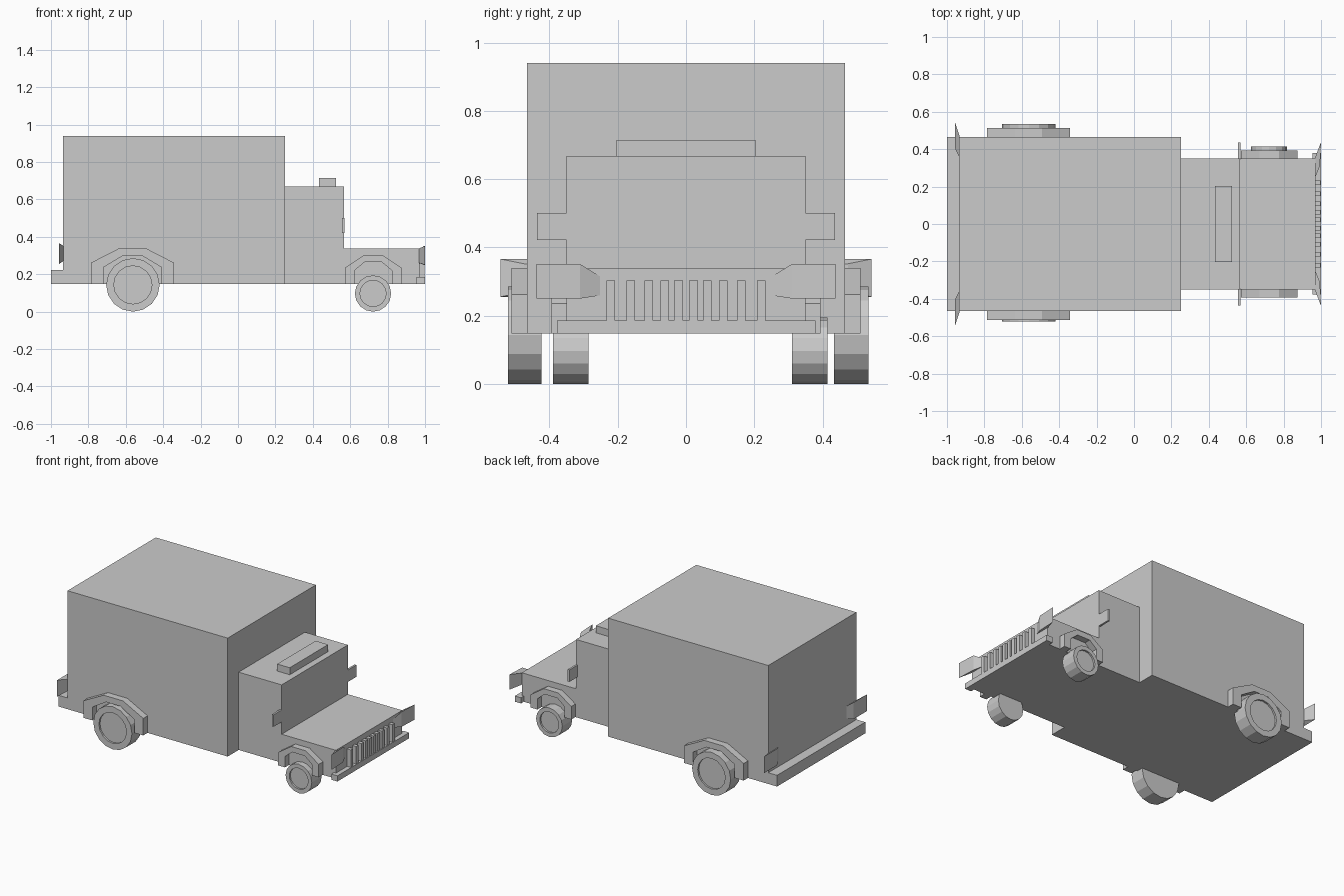
import bpy, bmesh, math
from mathutils import Vector

if "Cube" in bpy.data.objects:
    bpy.data.objects.remove(bpy.data.objects["Cube"])


def finish(name, bm):
    bmesh.ops.recalc_face_normals(bm, faces=bm.faces[:])
    mesh = bpy.data.meshes.new(name)
    bm.to_mesh(mesh)
    bm.free()
    ob = bpy.data.objects.new(name, mesh)
    bpy.context.collection.objects.link(ob)
    return ob


def box(name, x0, x1, y0, y1, z0, z1):
    bm = bmesh.new()
    bmesh.ops.create_cube(bm, size=1)
    for v in bm.verts:
        v.co = ((x0 + x1) / 2 + v.co.x * (x1 - x0),
                (y0 + y1) / 2 + v.co.y * (y1 - y0),
                (z0 + z1) / 2 + v.co.z * (z1 - z0))
    return finish(name, bm)


def prism(name, profile, y0, y1):
    """Extrude an XZ profile along y."""
    bm = bmesh.new()
    face = bm.faces.new([bm.verts.new((x, y0, z)) for x, z in profile])
    new = bmesh.ops.extrude_face_region(bm, geom=[face])["geom"]
    bmesh.ops.translate(bm, vec=(0, y1 - y0, 0),
                        verts=[v for v in new if isinstance(v, bmesh.types.BMVert)])
    return finish(name, bm)


def lamp(name, plan, side):
    """Tapered lamp: each plan point is x, y, z low, z high."""
    bm = bmesh.new()
    low = [bm.verts.new((x, y * side, a)) for x, y, a, b in plan]
    high = [bm.verts.new((x, y * side, b)) for x, y, a, b in plan]
    bm.faces.new(low)
    bm.faces.new(high)
    for i in range(len(plan)):
        j = (i + 1) % len(plan)
        bm.faces.new((low[i], low[j], high[j], high[i]))
    return finish(name, bm)


def wheel(name, x, radius, hub, y0, y1, side):
    """Sixteen-sided wheel with a recessed hub on the outer face."""
    n = 16
    bm = bmesh.new()
    ring = [(radius * math.sin(i * math.tau / n), radius * math.cos(i * math.tau / n))
            for i in range(n)]
    inner, outer = (y0, y1) if side > 0 else (y1, y0)
    face = bm.faces.new([bm.verts.new((x + a, inner, radius + b)) for a, b in ring])
    new = bmesh.ops.extrude_face_region(bm, geom=[face])["geom"]
    for v in new:
        if isinstance(v, bmesh.types.BMVert):
            v.co.y = outer
    cap = next(f for f in new if isinstance(f, bmesh.types.BMFace))
    # recessed hub
    rim = bmesh.ops.extrude_face_region(bm, geom=[cap])["geom"]
    bmesh.ops.delete(bm, geom=[cap], context='FACES_ONLY') if cap.is_valid else None
    cap = next(f for f in rim if isinstance(f, bmesh.types.BMFace))
    for v in cap.verts:
        v.co.x = x + (v.co.x - x) * hub / radius
        v.co.z = radius + (v.co.z - radius) * hub / radius
    dish = bmesh.ops.extrude_face_region(bm, geom=[cap])["geom"]
    if cap.is_valid:
        bmesh.ops.delete(bm, geom=[cap], context='FACES_ONLY')
    for v in dish:
        if isinstance(v, bmesh.types.BMVert):
            v.co.y -= side * 0.012
    return finish(name, bm)


def arch(cx, outer, inner):
    """Half profiles (offset, z) mirrored into a closed fender arch."""
    def full(half):
        return [(cx - d, z) for d, z in half] + [(cx + d, z) for d, z in reversed(half)]
    return full(outer) + full(inner)[::-1]


# Main body masses
box("cargo_box", -0.935, 0.25, -0.466, 0.466, 0.148, 0.94)
box("rear_step", -1.0, -0.935, -0.466, 0.466, 0.148, 0.223)
box("cab", 0.25, 0.568, -0.35, 0.35, 0.148, 0.668)
box("hood", 0.568, 0.97, -0.35, 0.35, 0.148, 0.338)
box("roof_light", 0.432, 0.525, -0.203, 0.203, 0.668, 0.715)
box("front_bumper", 0.955, 1.0, -0.378, 0.38, 0.148, 0.186)

# Grille bars
for side in (-1, 1):
    for i, c in enumerate((0.022, 0.062, 0.109, 0.162, 0.22)):
        y = c * side
        box(f"grille_bar_{i}", 0.968, 0.997, y - 0.0125, y + 0.0125, 0.186, 0.303)

rear_arch = arch(-0.564, [(0.221, 0.148), (0.221, 0.262), (0.071, 0.339)][:2] + [(0.071, 0.339)],
                 [(0.155, 0.148), (0.155, 0.237), (0.053, 0.298)])
front_arch = arch(0.723, [(0.15, 0.148), (0.15, 0.235), (0.053, 0.3)],
                  [(0.1, 0.148), (0.1, 0.22), (0.047, 0.264)])
head = [(1.0, 0.438, 0.25, 0.351), (0.994, 0.31, 0.25, 0.351),
        (0.968, 0.247, 0.26, 0.312), (0.968, 0.355, 0.26, 0.338)]
tail = [(-0.957, 0.544, 0.255, 0.366), (-0.957, 0.405, 0.255, 0.366),
        (-0.934, 0.358, 0.27, 0.352), (-0.934, 0.475, 0.27, 0.352)]

# Parts repeated on both sides
for side, label in ((-1, "right"), (1, "left")):
    prism(f"{label}_rear_fender", rear_arch, side * 0.46, side * 0.512)
    prism(f"{label}_front_fender", front_arch, side * 0.345, side * 0.394)
    lamp(f"{label}_headlight", head, side)
    lamp(f"{label}_taillight", tail, side)
    y0, y1 = sorted((side * 0.345, side * 0.437))
    box(f"{label}_mirror", 0.556, 0.569, y0, y1, 0.421, 0.501)

# Wheels
wheel("right_rear_wheel", -0.562, 0.143, 0.102, -0.522, -0.423, -1)
wheel("left_rear_wheel", -0.562, 0.143, 0.102, 0.434, 0.534, 1)
wheel("right_front_wheel", 0.722, 0.097, 0.07, -0.39, -0.286, -1)
wheel("left_front_wheel", 0.722, 0.097, 0.07, 0.31, 0.414, 1)
